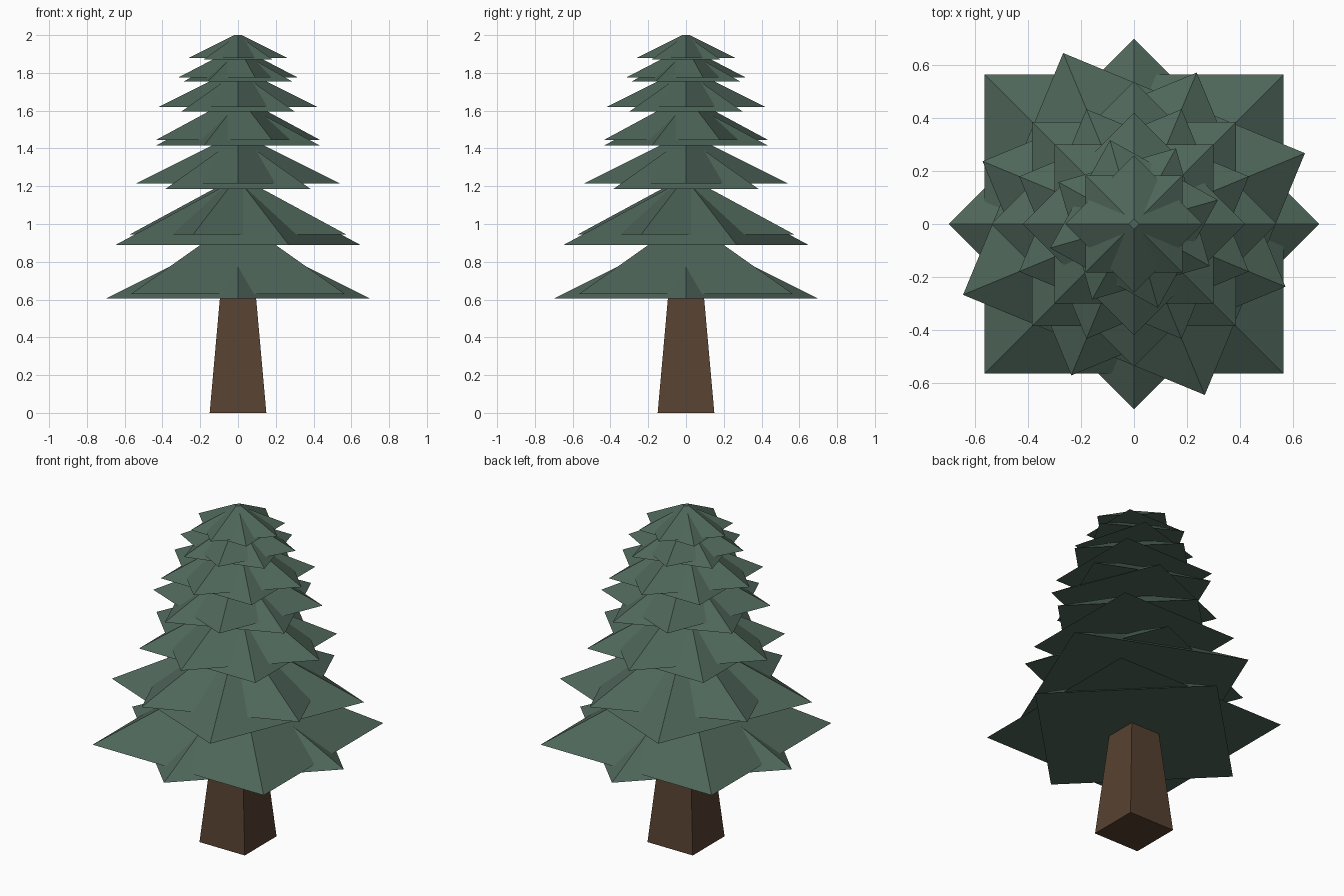
import bpy
import bmesh
from math import radians, sqrt
from mathutils import Matrix

default_cube = bpy.data.objects.get("Cube")
if default_cube:
    bpy.data.objects.remove(default_cube, do_unlink=True)


def make_material(name, colour):
    mat = bpy.data.materials.new(name)
    mat.use_nodes = True
    mat.diffuse_color = colour
    mat.node_tree.nodes["Principled BSDF"].inputs["Base Color"].default_value = colour
    return mat


def four_sided_cone(name, base_z, height, base_radius, top_radius, corner_angle, mat):
    """Flat-shaded square frustum; corner_angle is the direction of one corner."""
    bm = bmesh.new()
    bmesh.ops.create_cone(bm, cap_ends=True, segments=4, radius1=base_radius,
                          radius2=top_radius, depth=height)
    # Turn the first corner onto +x, then to the requested direction
    corner = bm.verts[:][0].co
    turn = Matrix.Rotation(radians(corner_angle), 4, "Z")
    align = corner.to_2d().angle_signed((1, 0))
    bm.transform(Matrix.Translation((0, 0, base_z + height / 2)) @ turn
                 @ Matrix.Rotation(-align, 4, "Z"))
    mesh = bpy.data.meshes.new(name)
    bm.to_mesh(mesh)
    bm.free()
    mesh.materials.append(mat)
    obj = bpy.data.objects.new(name, mesh)
    bpy.context.scene.collection.objects.link(obj)
    return obj


bark = make_material("brown bark", (0.095, 0.053, 0.031, 1))
needles = make_material("dark green needles", (0.078, 0.133, 0.102, 1))

# Tapered square trunk
four_sided_cone("trunk", 0, 0.65, 0.15 * sqrt(2), 0.092 * sqrt(2), 45, bark)

# Branch tiers from the bottom up, two crossed pyramids per level:
# base height, corner radius, corner direction
tiers = [
    (0.605, 0.70, 0), (0.63, 0.80, 45),
    (0.89, 0.70, 22.5), (0.945, 0.62, -22.5),
    (1.185, 0.545, 45), (1.215, 0.54, 0),
    (1.415, 0.47, -22.5), (1.445, 0.47, 22.5),
    (1.595, 0.425, 45), (1.62, 0.42, 0),
    (1.755, 0.327, -29), (1.775, 0.33, 16),
    (1.87, 0.26, 45), (1.88, 0.26, 0),
]
TIP = 0.077     # tip radius relative to the base
SLOPE = 0.5     # rise of each corner ridge
for i, (z, radius, angle) in enumerate(tiers):
    level, part = i // 2 + 1, "lower" if i % 2 == 0 else "upper"
    four_sided_cone(f"branch_tier_{level}_{part}", z, SLOPE * radius * (1 - TIP),
                    radius, radius * TIP, angle, needles)
